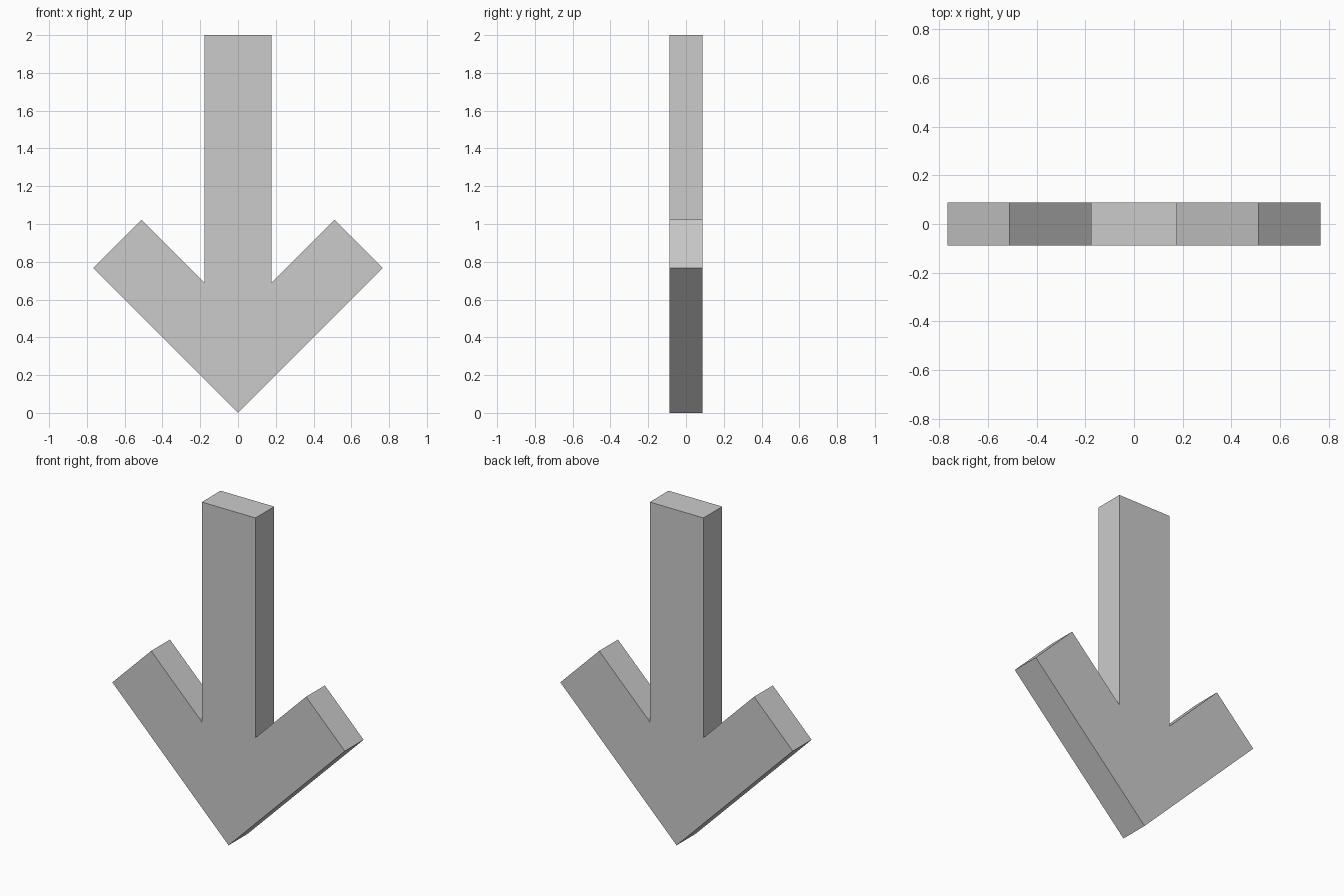
import bpy
import bmesh

if "Cube" in bpy.data.objects:
    bpy.data.objects.remove(bpy.data.objects["Cube"])

HALF_DEPTH = 0.0885

# Right half of the arrow outline, from the tip up to the shaft top
half = [(0.767, 0.767), (0.511, 1.023), (0.177, 0.689), (0.177, 2.0)]
outline = [(0, 0)] + half + [(-x, z) for x, z in reversed(half)]

# Flat front face, extruded through to the back
bm = bmesh.new()
face = bm.faces.new([bm.verts.new((x, -HALF_DEPTH, z)) for x, z in outline])
extruded = bmesh.ops.extrude_face_region(bm, geom=[face], use_keep_orig=True)
back = [v for v in extruded["geom"] if isinstance(v, bmesh.types.BMVert)]
bmesh.ops.translate(bm, verts=back, vec=(0, 2 * HALF_DEPTH, 0))
bmesh.ops.recalc_face_normals(bm, faces=bm.faces)

# Down-pointing arrow
mesh = bpy.data.meshes.new("down_arrow")
bm.to_mesh(mesh)
bm.free()
arrow = bpy.data.objects.new("down_arrow", mesh)
bpy.context.collection.objects.link(arrow)
